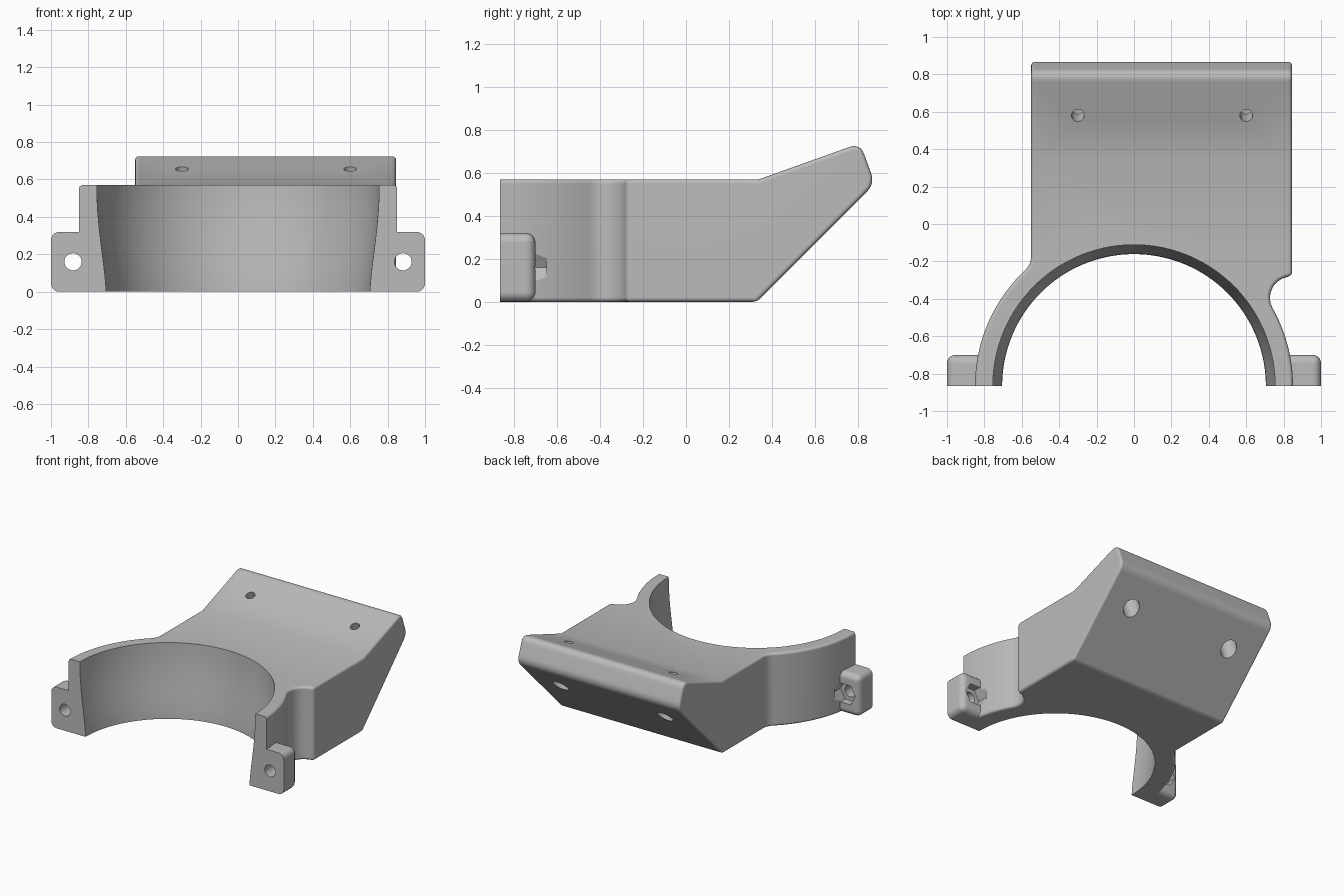
import bpy, bmesh, math
from mathutils import Vector

if "Cube" in bpy.data.objects:
    bpy.data.objects.remove(bpy.data.objects["Cube"], do_unlink=True)

FRONT = -0.866          # flat mating face, also the bore axis
RING = 0.85             # outer radius of the half ring
HEIGHT = 0.57

grey = bpy.data.materials.new("light grey")
grey.use_nodes = True
grey.diffuse_color = (0.5, 0.5, 0.5, 1)
grey.node_tree.nodes["Principled BSDF"].inputs["Base Color"].default_value = (0.5, 0.5, 0.5, 1)


def make(name, bm):
    bmesh.ops.recalc_face_normals(bm, faces=bm.faces[:])
    mesh = bpy.data.meshes.new(name)
    bm.to_mesh(mesh)
    bm.free()
    mesh.materials.append(grey)
    obj = bpy.data.objects.new(name, mesh)
    bpy.context.scene.collection.objects.link(obj)
    return obj


def prism(name, points, offset):
    """Closed outline pushed along an offset vector."""
    bm = bmesh.new()
    face = bm.faces.new([bm.verts.new(p) for p in points])
    out = bmesh.ops.extrude_face_region(bm, geom=[face])
    moved = [v for v in out["geom"] if isinstance(v, bmesh.types.BMVert)]
    bmesh.ops.translate(bm, verts=moved, vec=offset)
    return make(name, bm)


def box(name, low, high):
    (x, y, z), (X, Y, Z) = low, high
    return prism(name, [(x, y, z), (X, y, z), (X, Y, z), (x, Y, z)], (0, 0, Z - z))


def rod(name, start, direction, length, radius, sides=32):
    """Cylinder from a start point along a direction."""
    d = Vector(direction).normalized()
    u = Vector((1, 0, 0))
    w = d.cross(u)
    ring = [Vector(start) + radius * (u * math.cos(a) + w * math.sin(a))
            for a in (math.tau * i / sides for i in range(sides))]
    return prism(name, ring, d * length)


def arc(cx, cy, r, a, b, n):
    angles = [math.radians(a + (b - a) * i / n) for i in range(n + 1)]
    return [(cx + r * math.cos(t), cy + r * math.sin(t)) for t in angles]


def rounded(before, corner, after, size, n=6):
    """Points of a soft curve replacing one profile corner."""
    p, c, q = Vector(before), Vector(corner), Vector(after)
    s = c + (p - c).normalized() * size
    e = c + (q - c).normalized() * size
    return [tuple(s * (1 - t) ** 2 + c * 2 * t * (1 - t) + e * t * t)
            for t in (i / n for i in range(n + 1))]


def apply(obj, kind, **settings):
    mod = obj.modifiers.new(kind, kind)
    for key, value in settings.items():
        setattr(mod, key, value)
    bpy.ops.object.select_all(action="DESELECT")
    bpy.context.view_layer.objects.active = obj
    obj.select_set(True)
    bpy.ops.object.modifier_apply(modifier=mod.name)


def combine(obj, other, operation):
    apply(obj, "BOOLEAN", operation=operation, solver="EXACT", object=other)
    bpy.data.objects.remove(other, do_unlink=True)


# Plan outline: half ring blending into the rectangular block
plan = [(RING, -1.1)]
plan += arc(0, FRONT, RING, 0, 29.3, 12)
plan += arc(0.84, -0.395, 0.113, 209.3, 106, 12)[1:]
plan += [(0.845, -0.275), (0.845, 1.0), (-0.55, 1.0)]
plan += arc(-0.65, -0.173, 0.1, 0, -46.8, 6)
plan += arc(0, FRONT, RING, 133.2, 180, 18)[1:]
plan += [(-RING, -1.1)]
body = prism("clamp_body", [(x, y, -0.5) for x, y in plan], (0, 0, 2))

# Side profile: flat top, raised plate and slanted underside
toe, tip_low, tip_high, crease = (0.33, 0), (0.879, 0.549), (0.81, 0.738), (0.34, HEIGHT)
side = [(-1.3, 0), toe]
side += rounded(toe, tip_low, tip_high, 0.055)
side += rounded(tip_low, tip_high, crease, 0.055)
side += [crease, (-1.3, HEIGHT)]
combine(body, prism("side_profile", [(-2, y, z) for y, z in side], (4, 0, 0)), "INTERSECT")
apply(body, "BEVEL", width=0.02, segments=4, limit_method="ANGLE",
      angle_limit=math.radians(32))

# Bolt lugs on both ends of the ring
for s in (-1, 1):
    lug = box("lug", (min(s * 0.74, s), -1.1, 0), (max(s * 0.74, s), -0.7, 0.32))
    apply(lug, "BEVEL", width=0.045, segments=5)
    combine(body, lug, "UNION")

# Bore that narrows gently toward the bottom
levels = [(0, -0.1, 0.705), (0, 0, 0.705)]
steps = 12
for i in range(1, steps + 1):
    t = i / steps
    levels.append((0, t * HEIGHT, 0.705 + 0.05 * math.sin(t * math.pi / 2) ** 1.4))
levels.append((0, 0.9, 0.755))
bm = bmesh.new()
segments = 128
rings = [[bm.verts.new((r * math.cos(math.tau * i / segments),
                        FRONT + r * math.sin(math.tau * i / segments), z))
          for i in range(segments)] for _, z, r in levels]
for low, high in zip(rings, rings[1:]):
    for i in range(segments):
        j = (i + 1) % segments
        bm.faces.new((low[i], low[j], high[j], high[i]))
bm.faces.new(rings[0])
bm.faces.new(rings[-1])
combine(body, make("bore", bm), "DIFFERENCE")

# Flat mating face
combine(body, box("front_trim", (-2, -2, -1), (2, FRONT, 2)), "DIFFERENCE")

# Lug bolt holes with hexagonal nut pockets at the back
for s in (-1, 1):
    combine(body, rod("bolt_hole", (s * 0.882, -1, 0.16), (0, 1, 0), 0.35, 0.046), "DIFFERENCE")
    combine(body, rod("nut_pocket", (s * 0.882, -0.76, 0.16), (0, 1, 0), 0.11, 0.085, 6),
            "DIFFERENCE")

# Plate screw holes, square to the raised plate, counterbored from below
slope = math.atan2(tip_high[1] - crease[1], tip_high[0] - crease[0])
down = Vector((0, math.sin(slope), -math.cos(slope)))
for x in (-0.3, 0.6):
    top = Vector((x, 0.58, 0.656))
    combine(body, rod("screw_hole", top - down * 0.1, down, 0.7, 0.034), "DIFFERENCE")
    combine(body, rod("counterbore", top + down * 0.12, down, 0.5, 0.062), "DIFFERENCE")

# Smooth curved faces, crisp edges
bpy.ops.object.select_all(action="DESELECT")
bpy.context.view_layer.objects.active = body
body.select_set(True)
bpy.ops.object.shade_smooth_by_angle(angle=math.radians(28))
body.modifiers.new("weighted_normals", "WEIGHTED_NORMAL").keep_sharp = True
